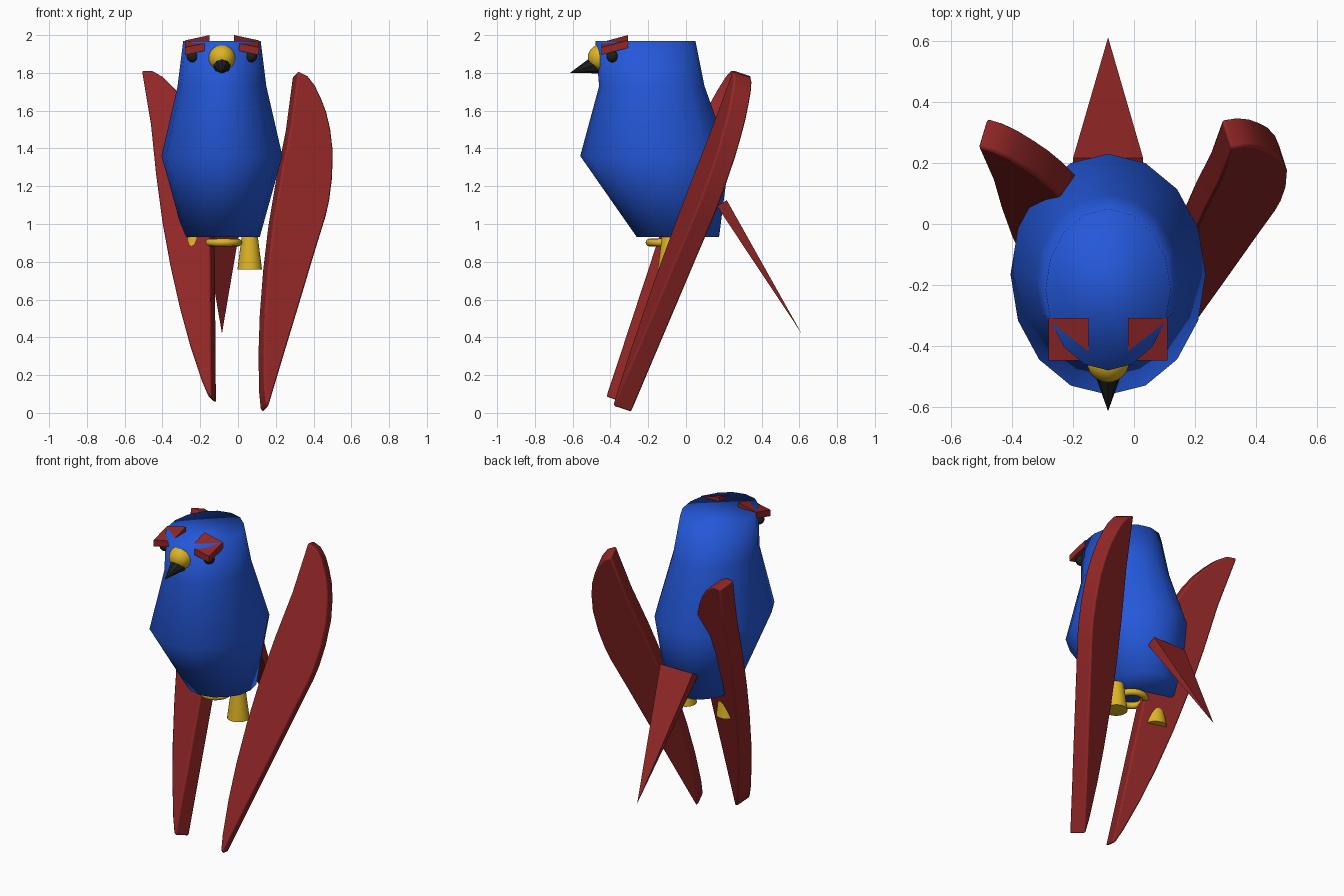
import bpy, bmesh, math
from mathutils import Vector, Matrix

if "Cube" in bpy.data.objects:
    bpy.data.objects.remove(bpy.data.objects["Cube"])

CX = -0.085  # centre line of the bird


def material(name, rgb):
    m = bpy.data.materials.new(name)
    m.diffuse_color = (*rgb, 1)
    m.use_nodes = True
    m.node_tree.nodes["Principled BSDF"].inputs["Base Color"].default_value = m.diffuse_color
    return m


BLUE = material("body blue", (0.018, 0.098, 0.70))
RED = material("wing red", (0.29, 0.02, 0.02))
YELLOW = material("leg yellow", (0.72, 0.45, 0.018))
BLACK = material("beak black", (0.014, 0.014, 0.014))


def finish(name, bm, mat, angle=None, smooth=False):
    bmesh.ops.recalc_face_normals(bm, faces=bm.faces)
    me = bpy.data.meshes.new(name)
    bm.to_mesh(me)
    bm.free()
    me.materials.append(mat)
    ob = bpy.data.objects.new(name, me)
    bpy.context.collection.objects.link(ob)
    if smooth:
        for p in me.polygons:
            p.use_smooth = True
    if angle:
        bpy.ops.object.select_all(action='DESELECT')
        ob.select_set(True)
        bpy.context.view_layer.objects.active = ob
        bpy.ops.object.shade_smooth_by_angle(angle=math.radians(angle))
    return ob


def loft(rings):
    """Skin a list of equal-length point rings and cap both ends."""
    bm = bmesh.new()
    vs = [[bm.verts.new(p) for p in r] for r in rings]
    n = len(vs[0])
    for a, b in zip(vs, vs[1:]):
        for i in range(n):
            j = (i + 1) % n
            bm.faces.new((a[i], a[j], b[j], b[i]))
    bm.faces.new(vs[0][::-1])
    bm.faces.new(vs[-1])
    return bm


def ball(name, loc, r, mat):
    bm = bmesh.new()
    bmesh.ops.create_uvsphere(bm, u_segments=24, v_segments=16, radius=r,
                              matrix=Matrix.Translation(loc))
    return finish(name, bm, mat, smooth=True)


def cone(name, base, tip, r1, r2, sides, mat, angle):
    base, tip = Vector(base), Vector(tip)
    d = tip - base
    rot = d.to_track_quat('Z', 'Y').to_matrix().to_4x4()
    bm = bmesh.new()
    bmesh.ops.create_cone(bm, cap_ends=True, segments=sides, radius1=r1, radius2=r2,
                          depth=d.length,
                          matrix=Matrix.Translation((base + tip) / 2) @ rot)
    bmesh.ops.remove_doubles(bm, verts=bm.verts, dist=1e-5)
    return finish(name, bm, mat, angle)


# Body: oval rings (height, half width, front y, back y)
profile = [(0.93, 0.20, -0.26, 0.175), (1.36, 0.32, -0.56, 0.23),
           (1.73, 0.235, -0.46, 0.098), (1.97, 0.205, -0.48, 0.05)]
rings = []
for z, hw, y0, y1 in profile:
    rings.append([(CX + hw * math.sin(k * math.tau / 16),
                   (y0 + y1) / 2 - (y1 - y0) / 2 * math.cos(k * math.tau / 16), z)
                  for k in range(16)])
finish("body", loft(rings), BLUE, smooth=True)

# Wings: one blade outline (across, along) extruded on a tilted plane
outline = [(0.0, 0.015), (0.06, 0.32), (0.118, 0.61), (0.177, 0.91), (0.222, 1.13),
           (0.234, 1.22), (0.239, 1.35), (0.23, 1.50), (0.205, 1.62), (0.175, 1.71),
           (0.14, 1.78), (0.10, 1.845), (0.055, 1.89), (0.0, 1.908),
           (-0.013, 1.60), (-0.042, 1.32), (-0.062, 1.05), (-0.069, 0.80),
           (-0.066, 0.55), (-0.054, 0.33), (-0.032, 0.12), (-0.015, 0.03)]


def wing(name, tip, top, normal):
    tip, n = Vector(tip), Vector(normal).normalized()
    d = (Vector(top) - tip).normalized()
    u = n.cross(d).normalized()
    n = d.cross(u)
    front = [tip + u * a + d * b for a, b in outline]
    bm = loft([front, [p + n * 0.105 for p in front]])
    ob = finish(name, bm, RED, 35)
    bev = ob.modifiers.new("soft rim", 'BEVEL')
    bev.width = 0.01
    bev.segments = 2
    bev.limit_method = 'ANGLE'
    bev.angle_limit = math.radians(50)


wing("right_wing", (0.16, -0.39, 0.02), (0.32, 0.25, 1.82), (-0.29, 0.91, -0.29))
wing("left_wing", (-0.14, -0.43, 0.07), (-0.51, 0.25, 1.81), (0.273, 0.912, -0.30))

# Tail: flat four-sided spike
bm = bmesh.new()
apex = bm.verts.new((CX, 0.612, 0.42))
base = [bm.verts.new((CX + sx * 0.115, 0.19 + st * 0.026, 1.11 + st * 0.016))
        for sx, st in ((-1, -1), (1, -1), (1, 1), (-1, 1))]
bm.faces.new(base)
for i in range(4):
    bm.faces.new((base[i], base[(i + 1) % 4], apex))
finish("tail", bm, RED)

# Legs, eyes and brows on both sides
for side, s in (("left", -1), ("right", 1)):
    x = CX + s * 0.147
    cone(side + "_leg", (x, -0.085, 0.76), (x, -0.085, 0.94), 0.065, 0.042, 24, YELLOW, 40)
    ball(side + "_eye", (CX + s * 0.155, -0.39, 1.888), 0.032, BLACK)
    # Brow: slab rising towards the middle and the back
    corners = ((0.065, -0.447, 1.962), (0.195, -0.447, 1.935),
               (0.195, -0.308, 1.972), (0.065, -0.308, 2.0))
    finish(side + "_brow", loft([[(CX + s * a, b, c - h) for a, b, c in corners]
                                 for h in (0.04, 0.0)]), RED)

# Foot ring: a circle swept around the vertical axis
bm = bmesh.new()
R, r, N, M = 0.079, 0.02, 32, 12
grid = [[bm.verts.new((CX + 0.007 + (R + r * math.cos(t)) * math.cos(a),
                       -0.115 + (R + r * math.cos(t)) * math.sin(a),
                       0.902 + r * math.sin(t)))
         for t in (j * math.tau / M for j in range(M))]
        for a in (i * math.tau / N for i in range(N))]
for i in range(N):
    for j in range(M):
        k, l = (i + 1) % N, (j + 1) % M
        bm.faces.new((grid[i][j], grid[k][j], grid[k][l], grid[i][l]))
finish("foot_ring", bm, YELLOW, smooth=True)

# Beak: round cere with a hooked-down point
ball("beak_base", (CX, -0.45, 1.88), 0.07, YELLOW)
cone("beak_tip", (CX, -0.475, 1.845), (CX, -0.614, 1.80), 0.05, 0.0, 8, BLACK, 20)
